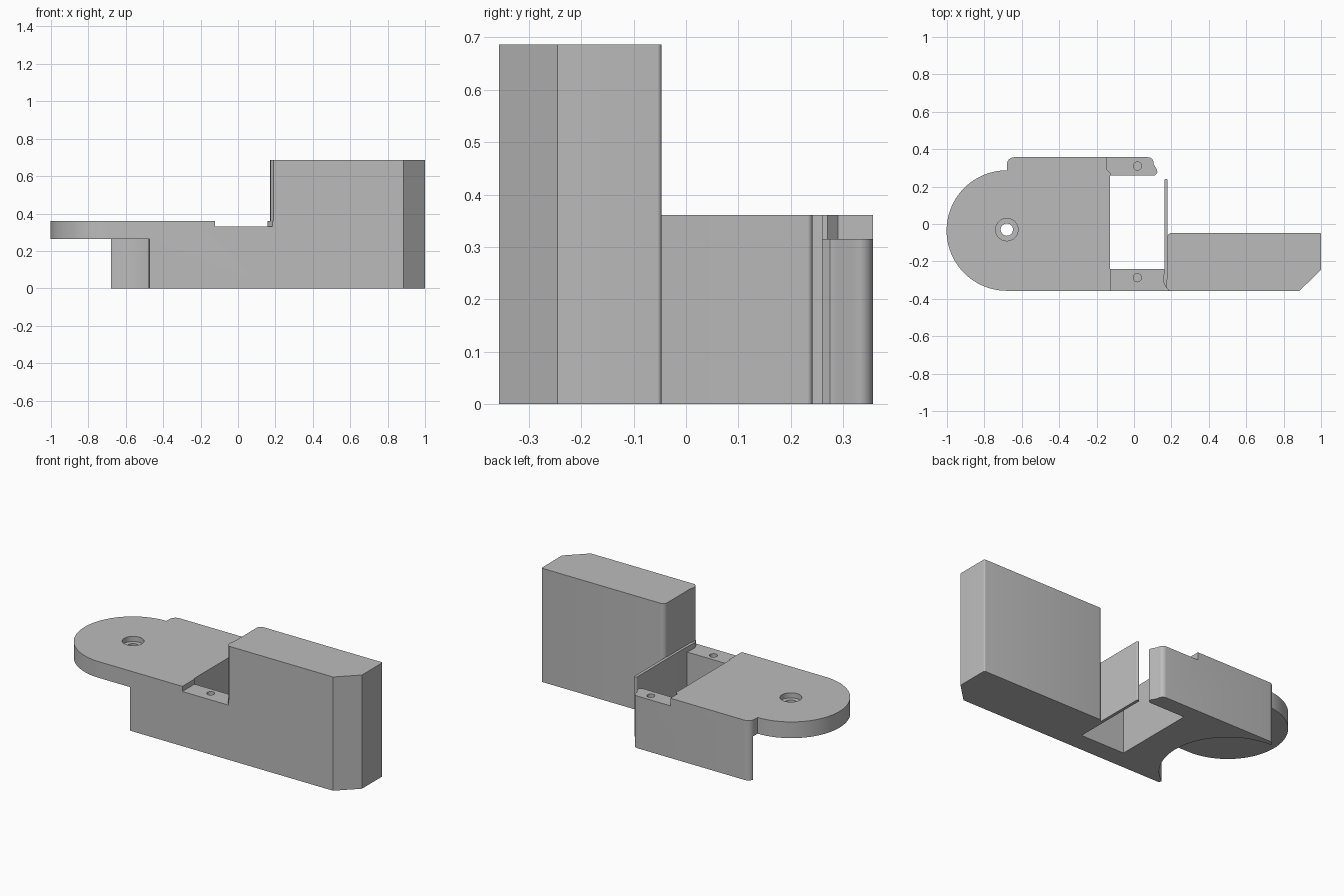
import bpy, bmesh
from math import cos, sin, radians

cube = bpy.data.objects.get("Cube")
if cube:
    bpy.data.objects.remove(cube, do_unlink=True)

grey = bpy.data.materials.new("plain grey")
grey.use_nodes = True
COLOUR = (0.5, 0.5, 0.5, 1)
grey.diffuse_color = COLOUR
grey.node_tree.nodes["Principled BSDF"].inputs["Base Color"].default_value = COLOUR


def arc(cx, cy, r, start, end, steps):
    """Points along a circular arc, angles in degrees."""
    angles = [radians(start + (end - start) * i / steps) for i in range(steps + 1)]
    return [(cx + r * cos(a), cy + r * sin(a)) for a in angles]


def prism(name, outline, z0, z1):
    """Extrude a flat outline between two heights."""
    bm = bmesh.new()
    base = bm.faces.new([bm.verts.new((x, y, z0)) for x, y in outline])
    top = bmesh.ops.extrude_face_region(bm, geom=[base])["geom"]
    verts = [v for v in top if isinstance(v, bmesh.types.BMVert)]
    bmesh.ops.translate(bm, verts=verts, vec=(0, 0, z1 - z0))
    bmesh.ops.recalc_face_normals(bm, faces=bm.faces)
    mesh = bpy.data.meshes.new(name)
    bm.to_mesh(mesh)
    bm.free()
    mesh.materials.append(grey)
    obj = bpy.data.objects.new(name, mesh)
    bpy.context.collection.objects.link(obj)
    return obj


def activate(obj):
    bpy.ops.object.select_all(action='DESELECT')
    obj.select_set(True)
    bpy.context.view_layer.objects.active = obj


def cut(target, name, outline, z0, z1):
    """Subtract a prism from the target."""
    cutter = prism(name, outline, z0, z1)
    cutter.hide_render = True
    activate(target)
    mod = target.modifiers.new(name, 'BOOLEAN')
    mod.operation = 'DIFFERENCE'
    mod.solver = 'EXACT'
    mod.object = cutter
    bpy.ops.object.modifier_apply(modifier=mod.name)
    bpy.data.objects.remove(cutter, do_unlink=True)


CX, CY = -0.68, -0.035   # centre of the round end

# Bracket: round end, body, back arm, front bridge and thin upright wall
outline = [(0.19, -0.357), (0.18, -0.32)]
outline += arc(0.171, 0.232, 0.009, 0, 180, 8)
outline += [(0.162, -0.24), (-0.128, -0.24), (-0.128, 0.26), (0.112, 0.26),
            (0.125, 0.275), (0.123, 0.29), (0.105, 0.32)]
outline += arc(0.075, 0.327, 0.03, 10, 90, 6)
outline += arc(-0.64, 0.317, 0.04, 90, 180, 8)
outline += arc(CX, CY, 0.322, 90, 270, 48)
bracket = prism("bracket", outline, 0, 0.361)

# Curved clearance beneath the round end
under = [(-1.1, -0.5), (-0.473, -0.5), (-0.473, -0.352), (-0.478, -0.341)]
under += arc(CX, CY, 0.365, -56, 90, 40)
under += [(-1.1, CY + 0.365)]
cut(bracket, "under_clearance", under, -0.1, 0.263)

# Sunken mounting ledges on both sides of the opening
cut(bracket, "front_ledge",
    [(-0.122, -0.5), (0.185, -0.5), (0.185, -0.352), (0.168, -0.335),
     (0.157, -0.31), (0.158, -0.28), (0.161, -0.25), (0.161, -0.2), (-0.122, -0.2)],
    0.33, 0.5)
cut(bracket, "back_ledge",
    [(-0.145, 0.5), (-0.145, 0.29), (-0.124, 0.27), (-0.124, 0.2),
     (0.15, 0.2), (0.15, 0.5)], 0.315, 0.5)

# Screw holes and the counterbored pivot hole
for y in (0.31, -0.287):
    cut(bracket, "screw_hole", arc(0.018, y, 0.022, 0, 345, 23), 0.15, 0.5)
cut(bracket, "pivot_hole", arc(CX, CY + 0.005, 0.033, 0, 350, 35), 0.1, 0.5)
cut(bracket, "pivot_counterbore", arc(CX, CY + 0.005, 0.06, 0, 350, 35), 0.33, 0.5)

# Tall block with a chamfered outer corner
block_outline = [(0.19, -0.357), (0.885, -0.357), (1, -0.245)]
block_outline += arc(0.992, -0.055, 0.008, 0, 90, 4)
block_outline += arc(0.205, -0.075, 0.028, 90, 180, 8)
block_outline += [(0.177, -0.29), (0.17, -0.315), (0.174, -0.34)]
block = prism("tall_block", block_outline, 0, 0.687)

for obj in (bracket, block):
    activate(obj)
    bpy.ops.object.shade_smooth_by_angle(angle=radians(30))
